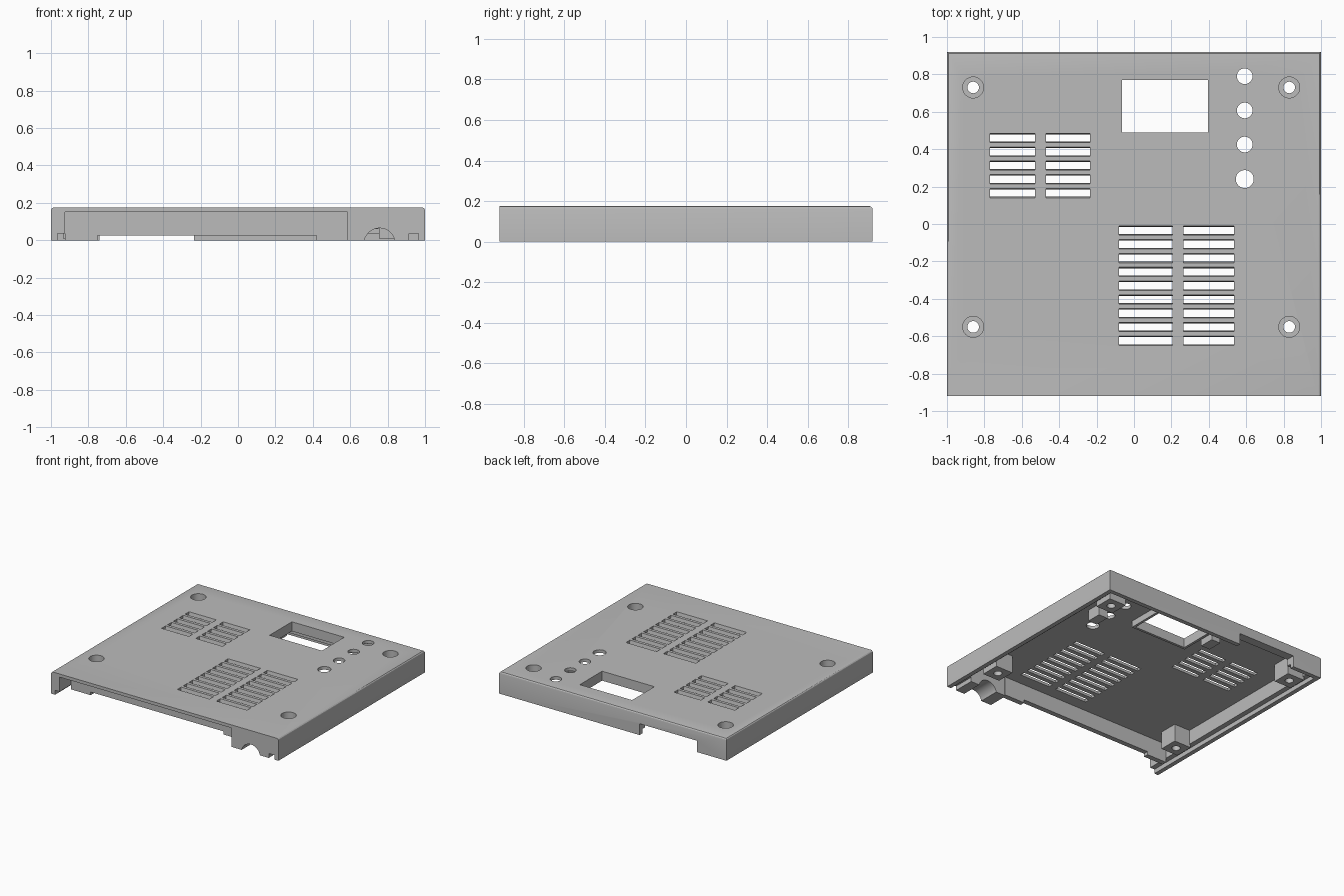
import bpy, bmesh
from mathutils import Matrix

old = bpy.data.objects.get("Cube")
if old:
    bpy.data.objects.remove(old)

grey = bpy.data.materials.new("light_grey")
grey.use_nodes = True
colour = (0.5, 0.5, 0.5, 1)
grey.diffuse_color = colour
grey.node_tree.nodes["Principled BSDF"].inputs["Base Color"].default_value = colour


def make(name, bm):
    bmesh.ops.recalc_face_normals(bm, faces=bm.faces[:])
    mesh = bpy.data.meshes.new(name)
    bm.to_mesh(mesh)
    bm.free()
    mesh.materials.append(grey)
    obj = bpy.data.objects.new(name, mesh)
    bpy.context.collection.objects.link(obj)
    return obj


def add_box(bm, x, y, z):
    spans = (x, y, z)
    centre = [(a + b) / 2 for a, b in spans]
    size = [b - a for a, b in spans]
    mat = Matrix.Translation(centre) @ Matrix.Diagonal((*size, 1))
    return bmesh.ops.create_cube(bm, size=1, matrix=mat)["verts"]


def box(name, x, y, z):
    bm = bmesh.new()
    add_box(bm, x, y, z)
    return make(name, bm)


def add_cylinder(bm, x, y, z, r):
    mat = Matrix.Translation((x, y, (z[0] + z[1]) / 2))
    bmesh.ops.create_cone(bm, cap_ends=True, segments=32, radius1=r, radius2=r,
                          depth=z[1] - z[0], matrix=mat)


def cut(target, cutter):
    """Subtract the cutter for good and discard it."""
    mod = target.modifiers.new("cut", "BOOLEAN")
    mod.operation, mod.solver, mod.object = "DIFFERENCE", "EXACT", cutter
    cutter.hide_render = True
    bpy.context.view_layer.update()
    graph = bpy.context.evaluated_depsgraph_get()
    mesh = bpy.data.meshes.new_from_object(target.evaluated_get(graph))
    target.modifiers.clear()
    target.data = mesh
    bpy.data.objects.remove(cutter)


def cut_box(target, x, y, z):
    cut(target, box("cutter", x, y, z))


TOP, ROOF, BELOW, ABOVE = 0.175, 0.15, -0.1, 0.3
INNER, PANEL_Y = 0.925, -0.75

# Outer cover with softened top edges, except at the front
bm = bmesh.new()
add_box(bm, (-1, 1), (-0.92, 0.92), (0, TOP))
soft = [e for e in bm.edges
        if all(v.co.z > 0.1 for v in e.verts) and any(v.co.y > 0 for v in e.verts)]
bmesh.ops.bevel(bm, geom=soft, offset=0.016, segments=3, profile=0.5, affect="EDGES")
cover = make("cover", bm)

# Hollow inside, front opening and rear notch
cut_box(cover, (-INNER, INNER), (PANEL_Y, 0.85), (BELOW, ROOF))
cut_box(cover, (-INNER, 0.585), (-1.1, PANEL_Y + 0.05), (BELOW, ROOF))
cut_box(cover, (-0.74, -0.235), (0.8, 1.1), (BELOW, 0.09))

# Stepped rim along the sides and back
for s in (-1, 1):
    cut_box(cover, sorted((s * 0.915, s * 0.965)), (-1.1, 0.885), (BELOW, 0.035))
cut_box(cover, (-0.94, 0.94), (0.84, 0.885), (BELOW, 0.035))

# Half-round cable passage through the front block
bm = bmesh.new()
add_cylinder(bm, 0, 0, (-0.3, 0.3), 0.083)
bm.transform(Matrix.Translation((0.757, -0.9, -0.018)) @ Matrix.Rotation(1.5707963, 4, "X"))
cut(cover, make("cutter", bm))

# Display window, button holes and screw recesses
posts = [(x, y) for x in (-0.86, 0.83) for y in (-0.55, 0.73)]
window_x, window_y = (-0.065, 0.395), (0.49, 0.77)
bm = bmesh.new()
add_box(bm, window_x, window_y, (0.1, ABOVE))
for y, r in ((0.79, 0.042), (0.607, 0.042), (0.425, 0.042), (0.24, 0.048)):
    add_cylinder(bm, 0.592, y, (0.1, ABOVE), r)
for x, y in posts:
    add_cylinder(bm, x, y, (0.1, ABOVE), 0.056)
cut(cover, make("cutter", bm))

# Ventilation slots, flared towards the top
bm = bmesh.new()
vents = (((-0.77, -0.53), 0.46, 5), ((-0.47, -0.235), 0.46, 5),
         ((-0.08, 0.205), -0.035, 9), ((0.265, 0.535), -0.035, 9))
for span, first, rows in vents:
    for i in range(rows):
        y = first - i * 0.0737
        verts = add_box(bm, span, (y - 0.017, y + 0.017), (0.14, 0.18))
        for v in verts:
            if v.co.z > 0.16:
                v.co.y += 0.009 if v.co.y > y else -0.009
cut(cover, make("cutter", bm))

# Recessed front panel with a shallow gap below
panel = box("front_panel", (-INNER, 0.6), (PANEL_Y - 0.03, PANEL_Y + 0.01), (0, 0.155))
cut_box(panel, (-0.75, 0.42), (-1, -0.5), (BELOW, 0.025))

# Square screw posts with counterbored holes
for i, (x, y) in enumerate(posts):
    post = box(f"screw_post_{i + 1}", (x - 0.075, x + 0.075), (y - 0.075, y + 0.075), (0.01, 0.16))
    for z, r in (((0.06, ABOVE), 0.056), ((BELOW, ABOVE), 0.031)):
        bm = bmesh.new()
        add_cylinder(bm, x, y, z, r)
        cut(post, make("cutter", bm))

# Window surround under the roof
(x0, x1), (y0, y1) = window_x, window_y
frame = box("window_frame", (x0 - 0.02, x1 + 0.02), (y0 - 0.02, y1 + 0.02), (0.1, 0.155))
cut_box(frame, window_x, window_y, (0, ABOVE))

# Small support blocks beneath the roof
for name, x, y in (("window_support", -0.14, 0.7), ("button_support", 0.72, 0.45)):
    box(name, (x - 0.04, x + 0.04), (y - 0.06, y + 0.06), (0.06, 0.155))

# Smooth the round parts and keep the edges crisp
for obj in bpy.context.collection.objects:
    if obj.type == "MESH":
        obj.select_set(True)
        bpy.context.view_layer.objects.active = obj
bpy.ops.object.shade_smooth_by_angle(angle=0.52)
